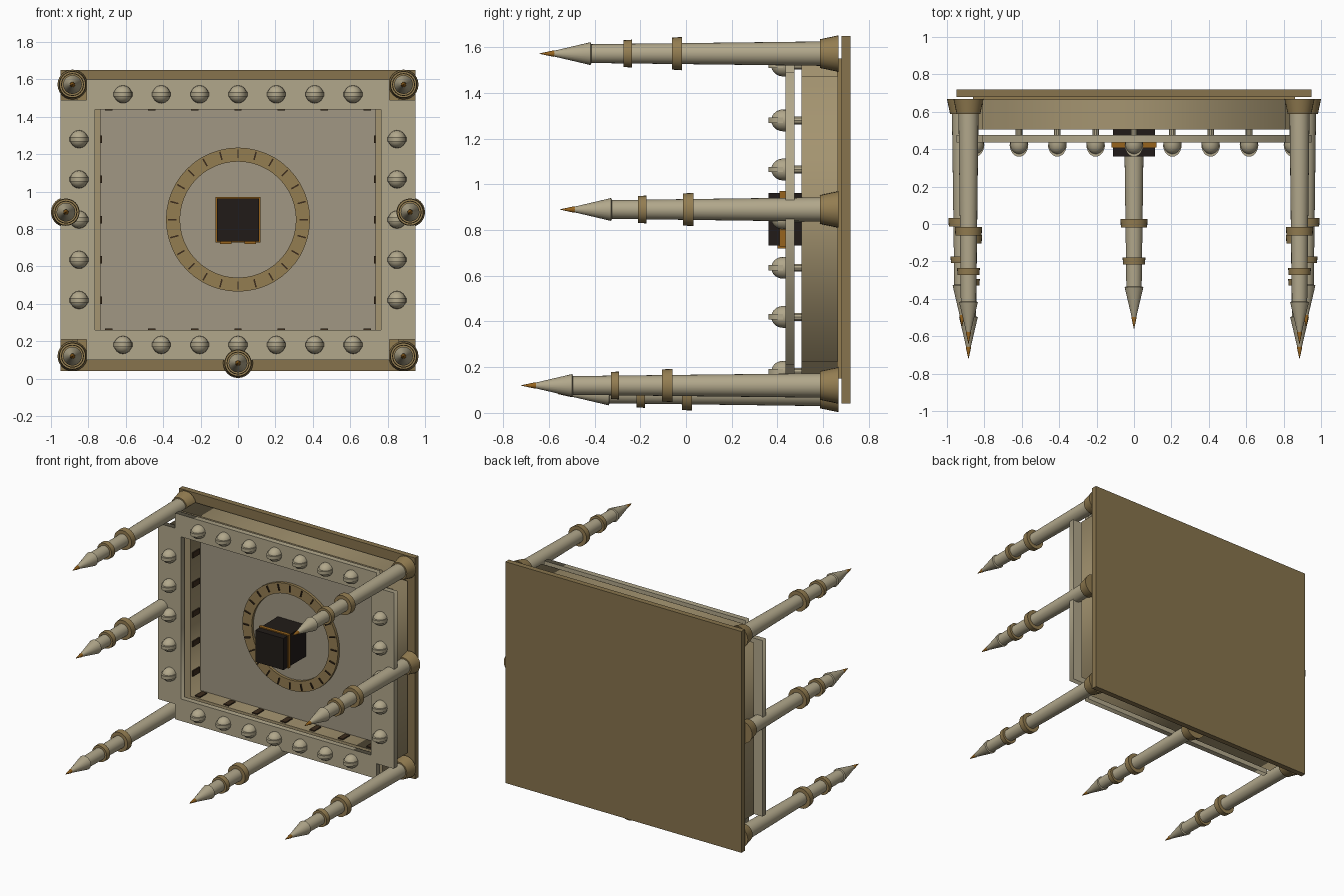
import bpy, bmesh, math
from mathutils import Matrix, Vector

if "Cube" in bpy.data.objects:
    bpy.data.objects.remove(bpy.data.objects["Cube"])


def mat(name, r, g, b):
    m = bpy.data.materials.new(name)
    m.diffuse_color = (*[(c / 255) ** 2.2 for c in (r, g, b)], 1)
    m.use_nodes = True
    m.node_tree.nodes["Principled BSDF"].inputs["Base Color"].default_value = m.diffuse_color
    return m


STONE = mat("pale_metal", 176, 166, 138)
WALL = mat("wall_metal", 163, 147, 112)
FLOOR = mat("floor_metal", 160, 150, 130)
BRONZE = mat("bronze", 146, 124, 82)
BACK = mat("back_bronze", 134, 115, 78)
GOLD = mat("gold", 150, 100, 35)
DARK = mat("dark", 38, 33, 30)
SLOT = mat("slot_brown", 62, 48, 34)


def finish(name, bm, m, smooth=False):
    bmesh.ops.recalc_face_normals(bm, faces=bm.faces)
    me = bpy.data.meshes.new(name)
    bm.to_mesh(me)
    bm.free()
    ob = bpy.data.objects.new(name, me)
    bpy.context.collection.objects.link(ob)
    me.materials.append(m)
    if smooth:
        me.shade_smooth()
        me.set_sharp_from_angle(angle=math.radians(35))
    return ob


def add_box(bm, x0, x1, y0, y1, z0, z1, rot=Matrix()):
    c = Vector(((x0 + x1) / 2, (y0 + y1) / 2, (z0 + z1) / 2))
    mx = rot @ Matrix.Translation(c) @ Matrix.Diagonal((x1 - x0, y1 - y0, z1 - z0, 1))
    bmesh.ops.create_cube(bm, size=1, matrix=mx)


def box(name, m, *dims):
    bm = bmesh.new()
    add_box(bm, *dims)
    return finish(name, bm, m)


def add_lathe(bm, cx, cz, prof, n=24, closed=False):
    """Spin (radius, y) points round a y-parallel axis."""
    rings = [[bm.verts.new((cx + r * math.cos(2 * math.pi * i / n), y,
                            cz + r * math.sin(2 * math.pi * i / n))) for i in range(n)]
             for r, y in prof]
    pairs = list(zip(rings, rings[1:]))
    if closed:
        pairs.append((rings[-1], rings[0]))
    else:
        bm.faces.new(rings[0])
        bm.faces.new(rings[-1])
    for a, b in pairs:
        for i in range(n):
            j = (i + 1) % n
            bm.faces.new((a[i], a[j], b[j], b[i]))


def frame(name, m, y0, y1, X, Z, nx, nz, hx, hz):
    """Rectangular frame with notched corners and a rectangular hole."""
    cu = bpy.data.curves.new(name, 'CURVE')
    cu.dimensions, cu.fill_mode, cu.extrude = '2D', 'BOTH', (y1 - y0) / 2
    q = [(X, Z - nz), (X - nx, Z - nz), (X - nx, Z)]
    outer = q + [(-x, z) for x, z in q[::-1]] + [(-x, -z) for x, z in q] + [(x, -z) for x, z in q[::-1]]
    for pts in (outer, [(hx, hz), (-hx, hz), (-hx, -hz), (hx, -hz)]):
        s = cu.splines.new('POLY')
        s.points.add(len(pts) - 1)
        for p, (x, z) in zip(s.points, pts):
            p.co = (x, z, 0, 1)
        s.use_cyclic_u = True
    tmp = bpy.data.objects.new(name + "_curve", cu)
    bpy.context.collection.objects.link(tmp)
    bpy.context.view_layer.update()
    bm = bmesh.new()
    bm.from_mesh(tmp.to_mesh())
    bpy.data.objects.remove(tmp)
    bm.transform(Matrix.Translation((0, (y0 + y1) / 2, CZ)) @ Matrix.Rotation(math.pi / 2, 4, 'X'))
    bmesh.ops.remove_doubles(bm, verts=bm.verts, dist=1e-5)
    return finish(name, bm, m)


CZ = 0.85

# Back plate, spacer slab, deep tray and front frame
box("back_plate", BACK, -0.95, 0.95, 0.68, 0.72, 0.04, 1.65)
box("back_slab", BRONZE, -0.86, 0.86, 0.66, 0.685, 0.15, 1.55)
frame("tray_wall", WALL, 0.505, 0.665, 0.90, 0.74, 0.09, 0.115, 0.735, 0.59)
box("tray_floor", FLOOR, -0.74, 0.74, 0.62, 0.66, 0.255, 1.445)
frame("front_frame", STONE, 0.435, 0.475, 0.95, 0.75, 0.14, 0.11, 0.765, 0.59)

# Dark slots set in the inner tray walls
bm = bmesh.new()
for i in range(-3, 4):
    for z in (0.26, 1.44):
        add_box(bm, i * 0.23 - 0.02, i * 0.23 + 0.02, 0.52, 0.60, z - 0.008, z + 0.008)
for i in range(-2, 3):
    for x in (-0.735, 0.735):
        z = CZ + i * 0.215
        add_box(bm, x - 0.008, x + 0.008, 0.52, 0.60, z - 0.02, z + 0.02)
finish("wall_slots", bm, SLOT)

# Dial ring with tick marks
bm = bmesh.new()
add_lathe(bm, 0, CZ, [(0.31, 0.625), (0.31, 0.60), (0.385, 0.60), (0.385, 0.625)], 48, True)
finish("dial_ring", bm, BRONZE, True)
bm = bmesh.new()
for i in range(24):
    rot = Matrix.Translation((0, 0, CZ)) @ Matrix.Rotation(i * math.pi / 12, 4, 'Y')
    add_box(bm, 0.33, 0.375, 0.592, 0.605, -0.004, 0.004, rot)
finish("dial_ticks", bm, SLOT)

# Central cube with gold band and feet
box("centre_cube", DARK, -0.113, 0.113, 0.36, 0.62, 0.733, 0.963)
box("cube_band", GOLD, -0.12, 0.12, 0.41, 0.435, 0.727, 0.97)
bm = bmesh.new()
for s in (-1, 1):
    add_box(bm, s * 0.065 - 0.03, s * 0.065 + 0.03, 0.40, 0.435, 0.72, 0.735)
finish("cube_feet", bm, GOLD)

# Domed bolts with a raised rib, and their shanks
spots = [(i * 0.205, z) for i in range(-3, 4) for z in (0.18, 1.52)]
spots += [(x, CZ + i * 0.215) for i in range(-2, 3) for x in (-0.85, 0.85)]
bd, br, bs = bmesh.new(), bmesh.new(), bmesh.new()
for x, z in spots:
    dome = [(0.048 * math.cos(a), 0.425 - 0.052 * math.sin(a))
            for a in [math.radians(d) for d in (0, 18, 36, 54, 70, 84)]]
    add_lathe(bd, x, z, [(0.048, 0.437)] + dome, 16)
    add_lathe(bs, x, z, [(0.018, 0.47), (0.018, 0.51)], 10)
    arc = [(x + 0.05 * math.cos(math.pi * k / 12), 0.425 - 0.065 * math.sin(math.pi * k / 12))
           for k in range(13)]
    lo, hi = ([br.verts.new((a, b, z + h)) for a, b in arc] for h in (-0.012, 0.012))
    br.faces.new(lo)
    br.faces.new(hi)
    for k in range(13):
        j = (k + 1) % 13
        br.faces.new((lo[k], lo[j], hi[j], hi[k]))
finish("bolt_domes", bd, STONE, True)
finish("bolt_ribs", br, STONE, True)
finish("bolt_shanks", bs, STONE, True)


# Spiked rods: flared base, tapered shaft, two collars, cone and needle tip
def rod(name, x, z, tip):
    base = 0.667
    L = base - tip
    cone = tip + 0.222
    bm = bmesh.new()
    add_lathe(bm, x, z, [(0.054, base - 0.02), (0.041, cone)])
    add_lathe(bm, x, z, [(0.041, cone + 0.004), (0.05, cone), (0.012, tip + 0.06)])
    finish(name + "_shaft", bm, STONE, True)
    bm = bmesh.new()
    add_lathe(bm, x, z, [(0.08, base), (0.063, base - 0.08)])
    for f, r, h in ((0.54, 0.073, 0.022), (0.705, 0.061, 0.018)):
        y = base - f * L
        add_lathe(bm, x, z, [(r, y + h), (r * 0.96, y - h)])
    finish(name + "_collars", bm, BRONZE, True)
    bm = bmesh.new()
    add_lathe(bm, x, z, [(0.006, tip + 0.09), (0.014, tip + 0.06), (0.001, tip)], 12)
    finish(name + "_tip", bm, GOLD, True)


for s, side in ((-1, "left"), (1, "right")):
    rod("top_rod_" + side, s * 0.885, 1.572, -0.64)
    rod("middle_rod_" + side, s * 0.92, 0.89, -0.55)
    rod("bottom_rod_" + side, s * 0.885, 0.12, -0.72)
rod("bottom_rod_centre", 0, 0.083, -0.56)
